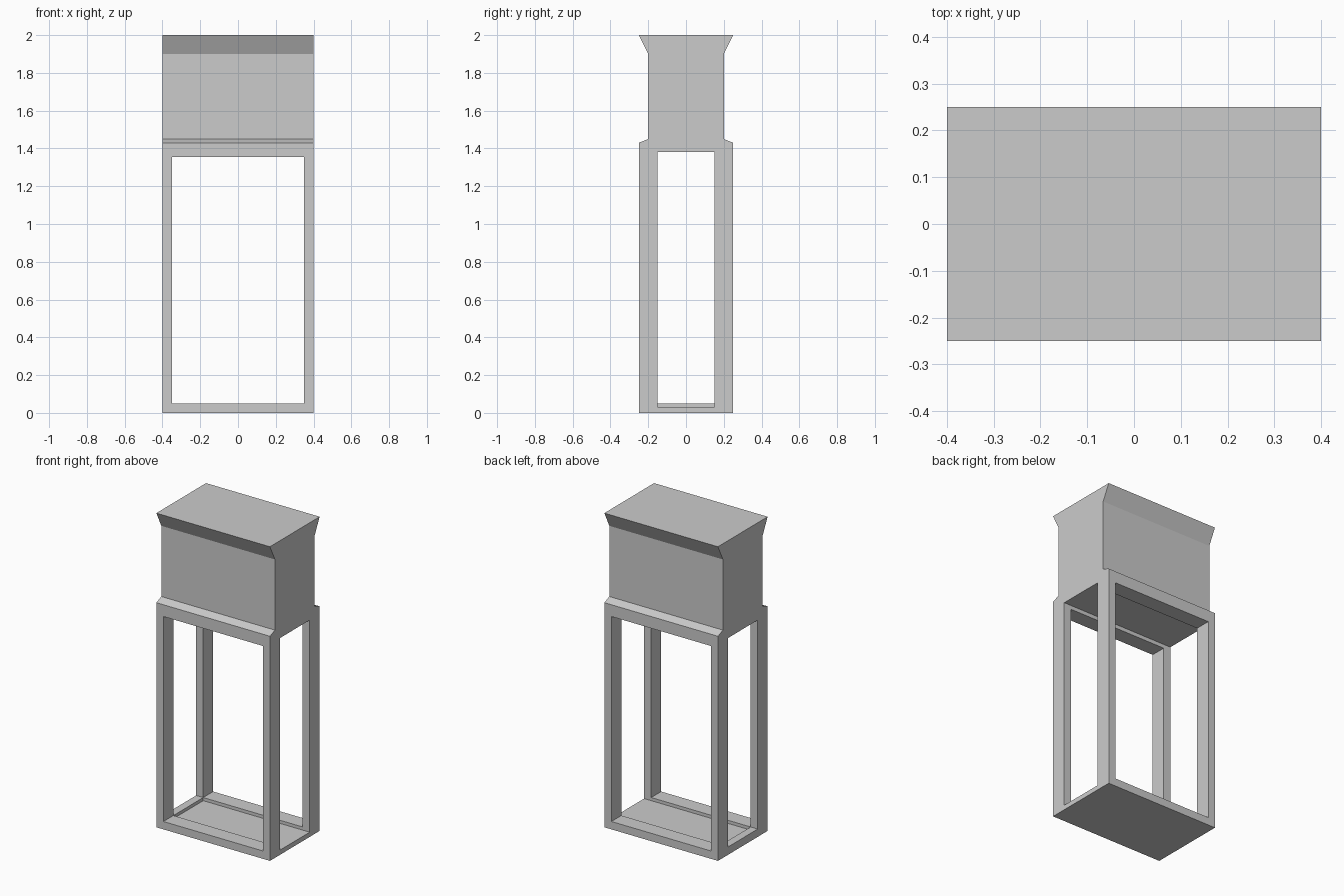
import bpy, bmesh

if "Cube" in bpy.data.objects:
    bpy.data.objects.remove(bpy.data.objects["Cube"])


def prism(name, outline, half, axis):
    """Extrude a 2D outline (u, z) symmetrically along the x or y axis."""
    def place(u, z, d):
        return (d, u, z) if axis == 'x' else (u, d, z)
    bm = bmesh.new()
    face = bm.faces.new([bm.verts.new(place(u, z, -half)) for u, z in outline])
    ext = bmesh.ops.extrude_face_region(bm, geom=[face])
    for v in ext['geom']:
        if isinstance(v, bmesh.types.BMVert):
            v.co['xy'.index(axis)] = half
    bmesh.ops.recalc_face_normals(bm, faces=bm.faces)
    mesh = bpy.data.meshes.new(name)
    bm.to_mesh(mesh)
    bm.free()
    ob = bpy.data.objects.new(name, mesh)
    bpy.context.collection.objects.link(ob)
    return ob


def cut(target, cutter):
    """Subtract the cutter from the target and remove it."""
    mod = target.modifiers.new(cutter.name, 'BOOLEAN')
    mod.operation = 'DIFFERENCE'
    mod.solver = 'EXACT'
    mod.object = cutter
    cutter.hide_render = True
    bpy.context.view_layer.objects.active = target
    bpy.ops.object.modifier_apply(modifier=mod.name)
    bpy.data.objects.remove(cutter)


# Body: mirrored side profile with chamfered shoulder and flared top
half_profile = [(0.25, 0), (0.25, 1.43), (0.2, 1.45), (0.2, 1.9), (0.25, 2.0)]
profile = half_profile + [(-y, z) for y, z in reversed(half_profile)]
body = prism("cabinet_frame", profile, 0.4, 'x')

# Front-to-back window opening
cut(body, prism("front_opening",
                [(-0.35, 0.05), (0.35, 0.05), (0.35, 1.355), (-0.35, 1.355)], 0.6, 'y'))

# Side-to-side opening, with a recessed floor and a low lip on the left
cut(body, prism("side_opening",
                [(-0.6, 0.05), (-0.35, 0.05), (-0.35, 0.03), (0.6, 0.03),
                 (0.6, 1.38), (-0.6, 1.38)], 0.15, 'y'))
